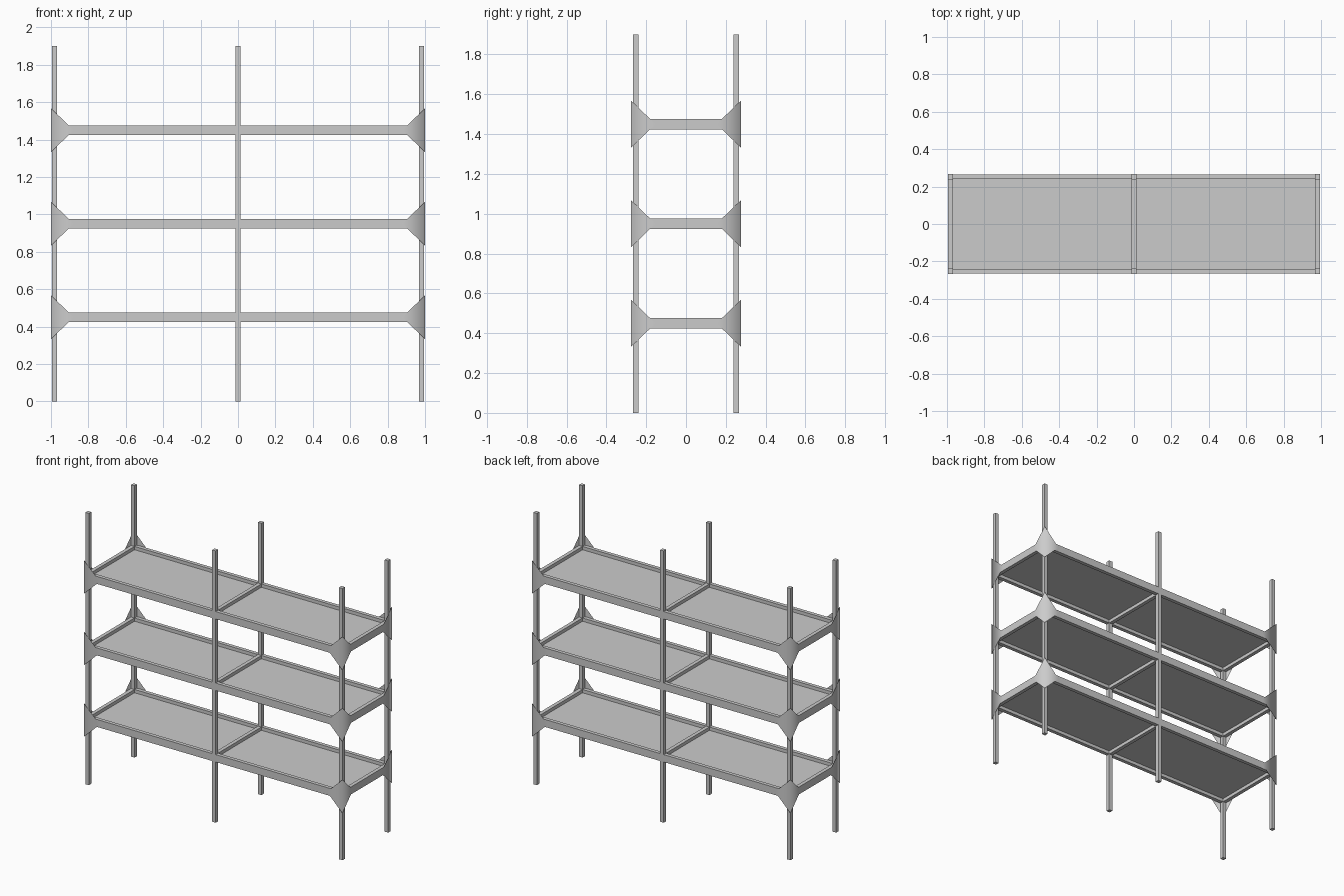
import bpy

if "Cube" in bpy.data.objects:
    bpy.data.objects.remove(bpy.data.objects["Cube"])

PX, PY = 0.981, 0.2525      # post centre lines
W = 0.027                   # square tube width
BEAM_H = 0.052
LEVELS = (0.45, 0.95, 1.45)


def box(name, centre, size):
    x, y, z = (s / 2 for s in size)
    verts = [(i * x, j * y, k * z) for i in (-1, 1) for j in (-1, 1) for k in (-1, 1)]
    faces = [(0, 1, 3, 2), (4, 6, 7, 5), (0, 4, 5, 1), (2, 3, 7, 6), (0, 2, 6, 4), (1, 5, 7, 3)]
    return mesh_object(name, verts, faces, centre)


def mesh_object(name, verts, faces, location, smooth=False):
    mesh = bpy.data.meshes.new(name)
    mesh.from_pydata(verts, [], faces)
    for p in mesh.polygons:
        p.use_smooth = smooth
    mesh.update()
    obj = bpy.data.objects.new(name, mesh)
    obj.location = location
    bpy.context.collection.objects.link(obj)
    return obj


def gusset(name, sx, sy, z):
    # folded sheet: two triangles sharing the vertical corner edge
    x, y, h, arm = sx * 1.0, sy * 0.275, 0.117, 0.122
    verts = [(x, y, h), (x, y, -h), (x - sx * arm, sy * 0.271, 0), (sx * 0.997, y - sy * arm, 0)]
    faces = [(0, 1, 2), (1, 0, 3)]
    if sx * sy > 0:
        faces = [f[::-1] for f in faces]
    return mesh_object(name, verts, faces, (0, 0, z), smooth=True)


# Six upright posts
for sy, side in ((-1, "front"), (1, "back")):
    for sx, pos in ((-1, "left"), (0, "middle"), (1, "right")):
        box(f"{side}_{pos}_post", (sx * PX, sy * PY, 0.95), (W, W, 1.9))

# Shelves: rim beams, cross bar, recessed panel and corner gussets
T = W - 0.001
for n, z in enumerate(LEVELS, 1):
    for s, a, b in ((-1, "front", "left"), (1, "back", "right")):
        box(f"shelf_{n}_{a}_beam", (0, s * PY, z), (2 * PX, T, BEAM_H))
        box(f"shelf_{n}_{b}_beam", (s * PX, 0, z), (T, 2 * PY, BEAM_H))
        for sx in (-1, 1):
            gusset(f"shelf_{n}_{a}_{'left' if sx < 0 else 'right'}_gusset", sx, s, z)
    box(f"shelf_{n}_cross_bar", (0, 0, z), (T, 2 * PY, BEAM_H))
    box(f"shelf_{n}_panel", (0, 0, z), (2 * PX, 2 * PY, 0.006))
